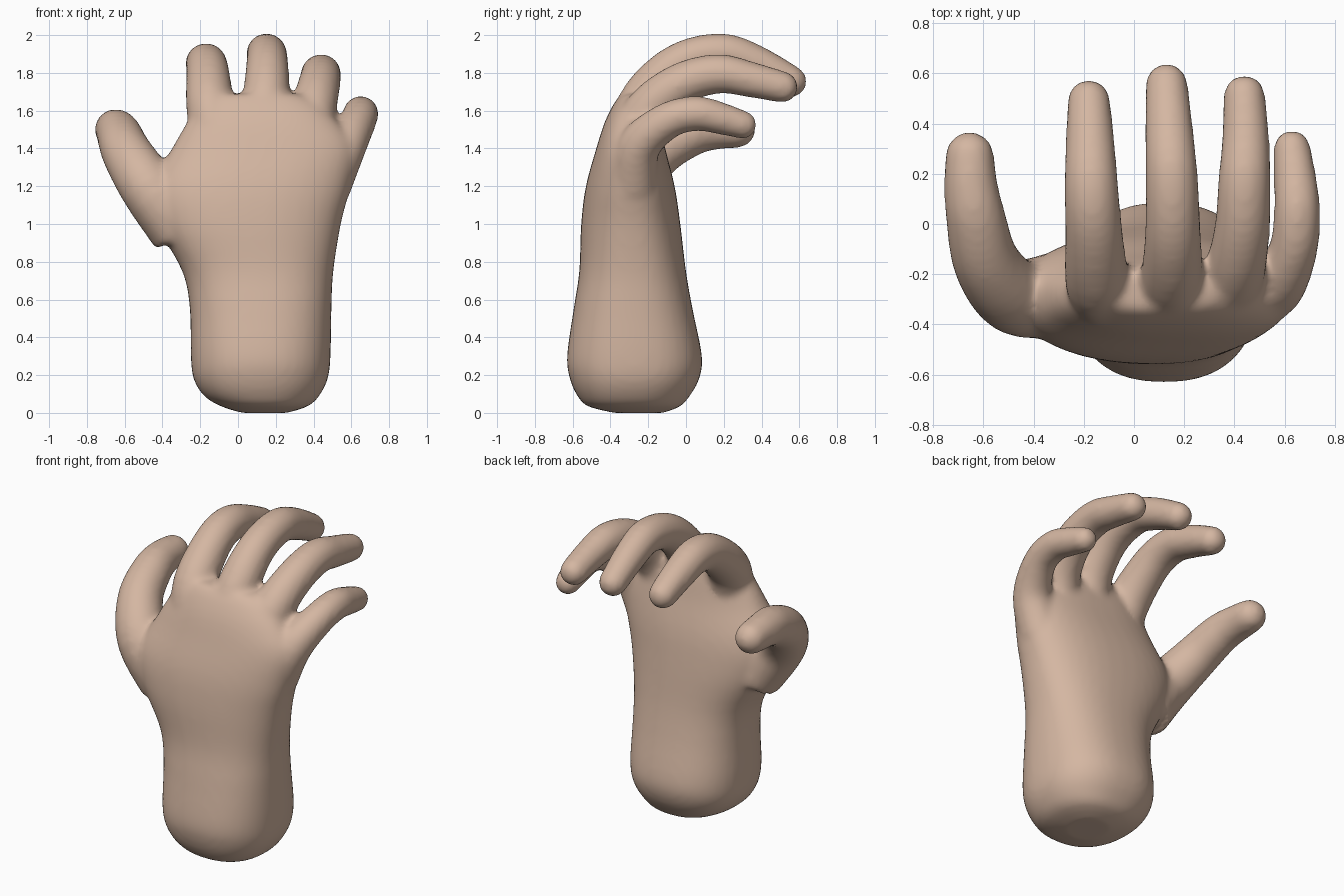
import bpy, bmesh, math
from mathutils import Vector

if "Cube" in bpy.data.objects:
    bpy.data.objects.remove(bpy.data.objects["Cube"])

skin = bpy.data.materials.new("skin")
skin.diffuse_color = (0.66, 0.47, 0.36, 1)
skin.use_nodes = True
skin.node_tree.nodes["Principled BSDF"].inputs["Base Color"].default_value = skin.diffuse_color
bm = bmesh.new()


def spline(rows, steps=5):
    """Smooth rows of numbers with a Catmull-Rom curve."""
    out = []
    for i in range(len(rows) - 1):
        p = [rows[max(0, min(len(rows) - 1, i + k))] for k in (-1, 0, 1, 2)]
        for s in range(steps):
            t = s / steps
            out.append([0.5 * (2 * b + (c - a) * t + (2*a - 5*b + 4*c - d) * t*t
                               + (3*b - a - 3*c + d) * t**3) for a, b, c, d in zip(*p)])
    return out + [list(rows[-1])]


def loft(rings):
    vs = [[bm.verts.new(p) for p in r] for r in rings]
    n = len(vs[0])
    for a, b in zip(vs, vs[1:]):
        for j in range(n):
            bm.faces.new((a[j], a[(j + 1) % n], b[(j + 1) % n], b[j]))
    bm.faces.new(vs[0][::-1])
    bm.faces.new(vs[-1])


def finger(rows, n=20):
    """Round tube along (x, y, z, radius) with a domed tip."""
    pts = spline(rows)
    path = [(Vector(p[:3]), p[3]) for p in pts]
    d = (path[-1][0] - path[-2][0]).normalized()
    tip, r = path[-1]
    path += [(tip + d * r * math.sin(a), r * math.cos(a))
             for a in (0.3, 0.6, 0.9, 1.2, 1.45)]
    rings = []
    for i, (c, r) in enumerate(path):
        t = (path[min(i + 1, len(path) - 1)][0] - path[max(i - 1, 0)][0]).normalized()
        u = Vector((1, 0, 0))
        u = (u - t * u.dot(t)).normalized()
        v = t.cross(u)
        rings.append([c + r * (u * math.cos(k * math.tau / n) + v * math.sin(k * math.tau / n))
                      for k in range(n)])
    loft(rings)


def power(c, e):
    return math.copysign(abs(c) ** e, c)


# forearm, wrist and palm: z, x min, x max, y min, y max
palm = [(0.0, 0.02, 0.26, -0.38, -0.12), (0.035, -0.09, 0.37, -0.52, -0.03),
        (0.09, -0.18, 0.43, -0.575, 0.02), (0.18, -0.235, 0.475, -0.615, 0.07),
        (0.3, -0.25, 0.49, -0.63, 0.085), (0.55, -0.255, 0.495, -0.595, 0.035),
        (0.75, -0.295, 0.505, -0.565, 0.0), (1.0, -0.43, 0.545, -0.555, -0.03),
        (1.2, -0.46, 0.595, -0.53, -0.06), (1.4, -0.35, 0.62, -0.475, -0.11),
        (1.54, -0.27, 0.53, -0.43, -0.14), (1.64, -0.21, 0.42, -0.38, -0.17),
        (1.69, -0.12, 0.32, -0.34, -0.2)]
rings = []
for z, x0, x1, y0, y1 in spline(palm, 4):
    ring = []
    for k in range(40):
        a = k * math.tau / 40
        ring.append(((x0 + x1) / 2 + (x1 - x0) / 2 * power(math.cos(a), 0.85),
                     (y0 + y1) / 2 + (y1 - y0) / 2 * power(math.sin(a), 0.85), z))
    rings.append(ring)
loft(rings)

# thumb, index, middle, ring and little finger
finger([(-.3, -.28, .97, .17), (-.47, -.29, 1.19, .155), (-.585, -.16, 1.37, .135),
        (-.63, .02, 1.475, .12), (-.65, .15, 1.5, .108), (-.655, .27, 1.5, .098)])
finger([(-.1, -.3, 1.4, .14), (-.145, -.23, 1.62, .13), (-.16, -.03, 1.8, .115),
        (-.17, .15, 1.85, .108), (-.175, .33, 1.8, .098), (-.18, .49, 1.735, .086)])
finger([(.13, -.3, 1.45, .14), (.15, -.21, 1.68, .125), (.155, -.03, 1.85, .112),
        (.15, .19, 1.905, .105), (.14, .37, 1.85, .097), (.13, .555, 1.755, .085)])
finger([(.34, -.31, 1.35, .14), (.395, -.21, 1.59, .125), (.43, -.03, 1.74, .112),
        (.44, .17, 1.795, .105), (.445, .34, 1.765, .095), (.44, .51, 1.725, .084)])
finger([(.47, -.28, 1.2, .13), (.565, -.25, 1.41, .115), (.635, -.1, 1.545, .098),
        (.65, .05, 1.585, .093), (.642, .18, 1.56, .086), (.63, .3, 1.525, .075)])

bmesh.ops.recalc_face_normals(bm, faces=bm.faces)
mesh = bpy.data.meshes.new("hand")
bm.to_mesh(mesh)
bm.free()
hand = bpy.data.objects.new("hand", mesh)
bpy.context.collection.objects.link(hand)
mesh.materials.append(skin)

# fuse the parts into one skin and soften the joins
fuse = hand.modifiers.new("fuse", 'REMESH')
fuse.mode = 'VOXEL'
fuse.voxel_size = 0.018
fuse.use_smooth_shade = True
soft = hand.modifiers.new("soften", 'SMOOTH')
soft.factor = 0.5
soft.iterations = 10
